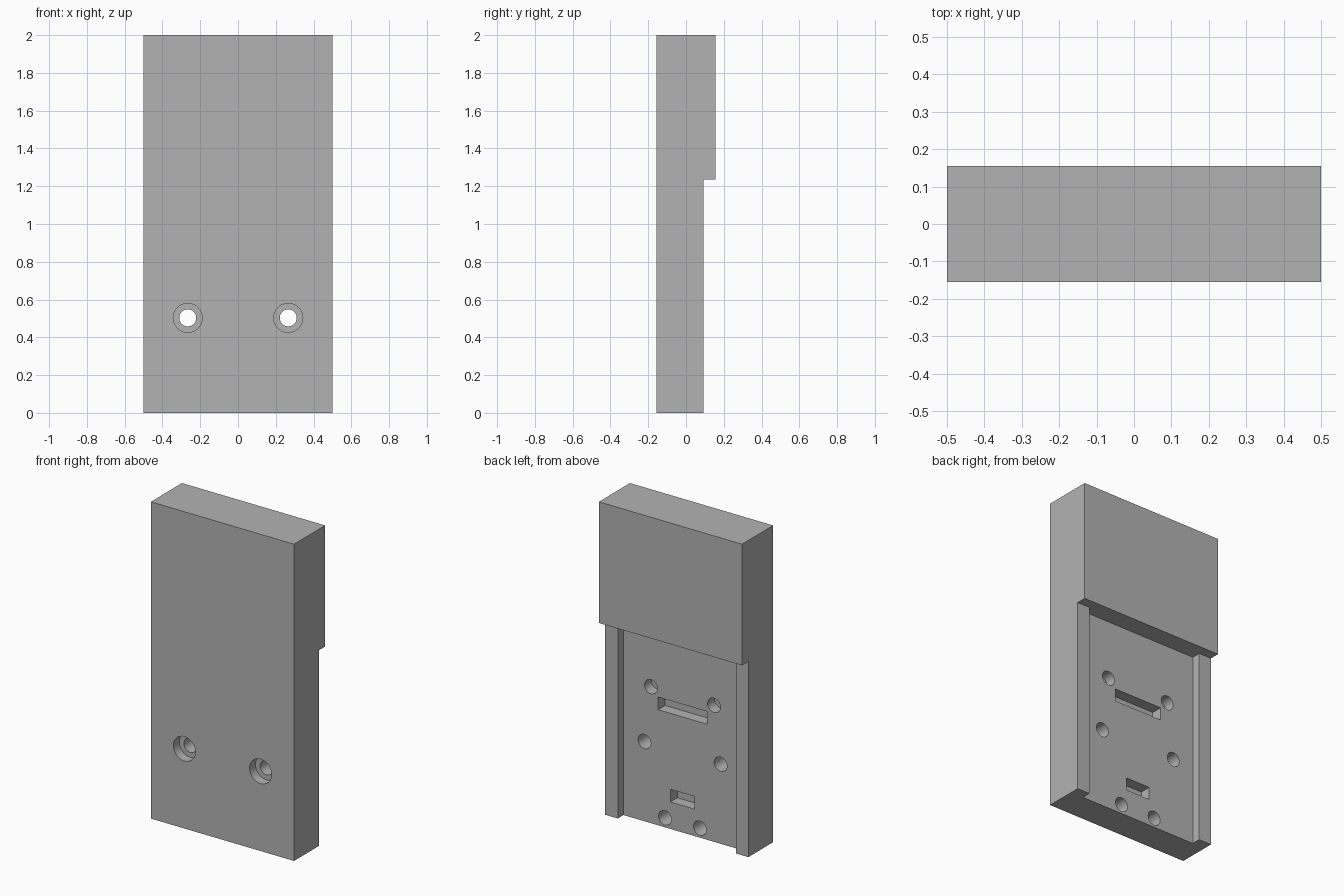
import bpy
import bmesh
from math import radians

cube = bpy.data.objects.get("Cube")
if cube:
    bpy.data.objects.remove(cube, do_unlink=True)

grey = bpy.data.materials.new("plain grey")
grey.use_nodes = True
grey.diffuse_color = (0.45, 0.45, 0.45, 1)
grey.node_tree.nodes["Principled BSDF"].inputs["Base Color"].default_value = (0.45, 0.45, 0.45, 1)

FRONT, BACK = -0.155, 0.155
RAIL = 0.092      # back of the side rails
FLOOR = 0.035     # floor of the channel between them
STEP = 1.235      # underside of the thick upper block


def link(name, bm):
    bmesh.ops.recalc_face_normals(bm, faces=bm.faces)
    mesh = bpy.data.meshes.new(name)
    bm.to_mesh(mesh)
    bm.free()
    mesh.materials.append(grey)
    obj = bpy.data.objects.new(name, mesh)
    bpy.context.scene.collection.objects.link(obj)
    return obj


def extrude_profile(name, profile, x0, x1):
    """Extrude a (y, z) outline along x."""
    bm = bmesh.new()
    face = bm.faces.new([bm.verts.new((x0, y, z)) for y, z in profile])
    out = bmesh.ops.extrude_face_region(bm, geom=[face])
    moved = [v for v in out["geom"] if isinstance(v, bmesh.types.BMVert)]
    bmesh.ops.translate(bm, verts=moved, vec=(x1 - x0, 0, 0))
    return link(name, bm)


def box(name, half_width, y0, y1, z0, z1):
    return extrude_profile(name, [(y0, z0), (y1, z0), (y1, z1), (y0, z1)],
                           -half_width, half_width)


def drill(name, x, z, radius, y0, y1):
    bpy.ops.mesh.primitive_cylinder_add(vertices=32, radius=radius, depth=y1 - y0,
                                        location=(x, (y0 + y1) / 2, z),
                                        rotation=(radians(90), 0, 0))
    obj = bpy.context.object
    obj.name = name
    obj.data.materials.append(grey)
    return obj


# Stepped plate
plate = extrude_profile("mounting_plate", [
    (FRONT, 0), (RAIL, 0), (RAIL, STEP), (BACK, STEP), (BACK, 2), (FRONT, 2)], -0.5, 0.5)

# Channel between the rails, then the two slots in its floor
cutters = [
    box("channel_cutter", 0.412, FLOOR, 0.3, -0.1, STEP),
    box("upper_slot_cutter", 0.17, FLOOR - 0.07, 0.1, 0.73, 0.81),
    box("lower_slot_cutter", 0.085, FLOOR - 0.07, 0.1, 0.17, 0.25),
]

# Mirrored pairs of holes
for side in (-1, 1):
    cutters += [
        drill("screw_hole_cutter", side * 0.266, 0.503, 0.045, -0.3, 0.1),
        drill("counterbore_cutter", side * 0.266, 0.503, 0.077, -0.3, FRONT + 0.06),
        drill("upper_blind_hole_cutter", side * 0.22, 0.862, 0.045, FLOOR - 0.07, 0.1),
        drill("lower_blind_hole_cutter", side * 0.122, 0.06, 0.045, FLOOR - 0.12, 0.1),
    ]

# Cut everything out of the plate
bpy.ops.object.select_all(action="DESELECT")
plate.select_set(True)
bpy.context.view_layer.objects.active = plate
for cutter in cutters:
    cutter.hide_render = True
    mod = plate.modifiers.new(cutter.name, "BOOLEAN")
    mod.operation = "DIFFERENCE"
    mod.solver = "EXACT"
    mod.object = cutter
    bpy.ops.object.modifier_apply(modifier=mod.name)
    bpy.data.objects.remove(cutter, do_unlink=True)

bpy.ops.object.shade_smooth_by_angle(angle=radians(30))
